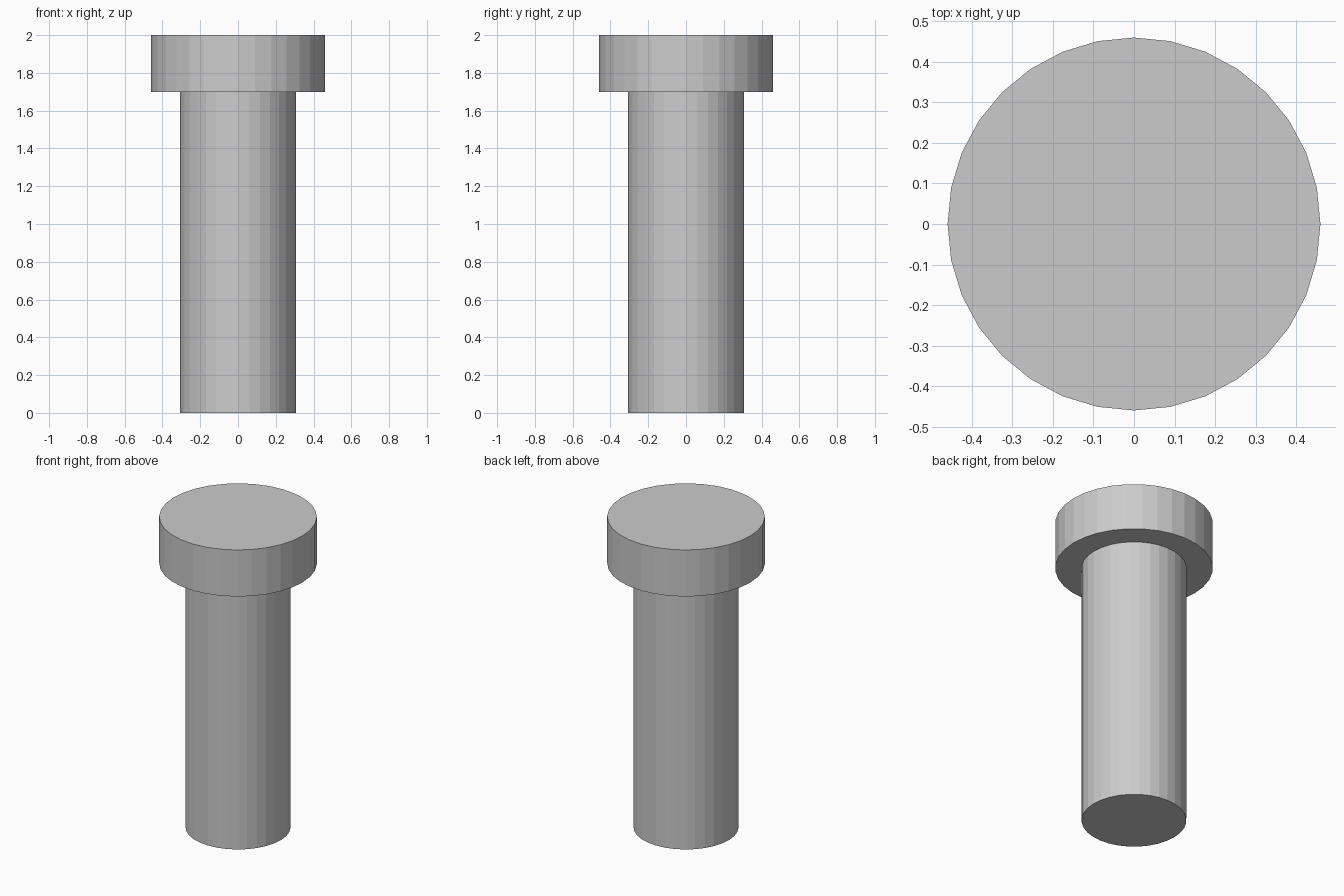
import bpy
import bmesh
from math import cos, sin, pi

if "Cube" in bpy.data.objects:
    bpy.data.objects.remove(bpy.data.objects["Cube"])

SIDES = 32
# Profile from the foot to the top of the head: (radius, z)
PROFILE = [(0.306, 0.0), (0.306, 1.7), (0.46, 1.7), (0.46, 2.0)]

# Headed pin: one closed, flat-shaded turned solid
bm = bmesh.new()
rings = [[bm.verts.new((r * cos(2 * pi * i / SIDES), r * sin(2 * pi * i / SIDES), z))
          for i in range(SIDES)] for r, z in PROFILE]

# Shaft wall, underside of the head, head wall
for low, high in zip(rings, rings[1:]):
    for i in range(SIDES):
        j = (i + 1) % SIDES
        bm.faces.new((low[i], low[j], high[j], high[i]))

# End caps
bm.faces.new(rings[0][::-1])
bm.faces.new(rings[-1])

mesh = bpy.data.meshes.new("headed_pin")
bm.to_mesh(mesh)
bm.free()
bpy.context.collection.objects.link(bpy.data.objects.new("headed_pin", mesh))
